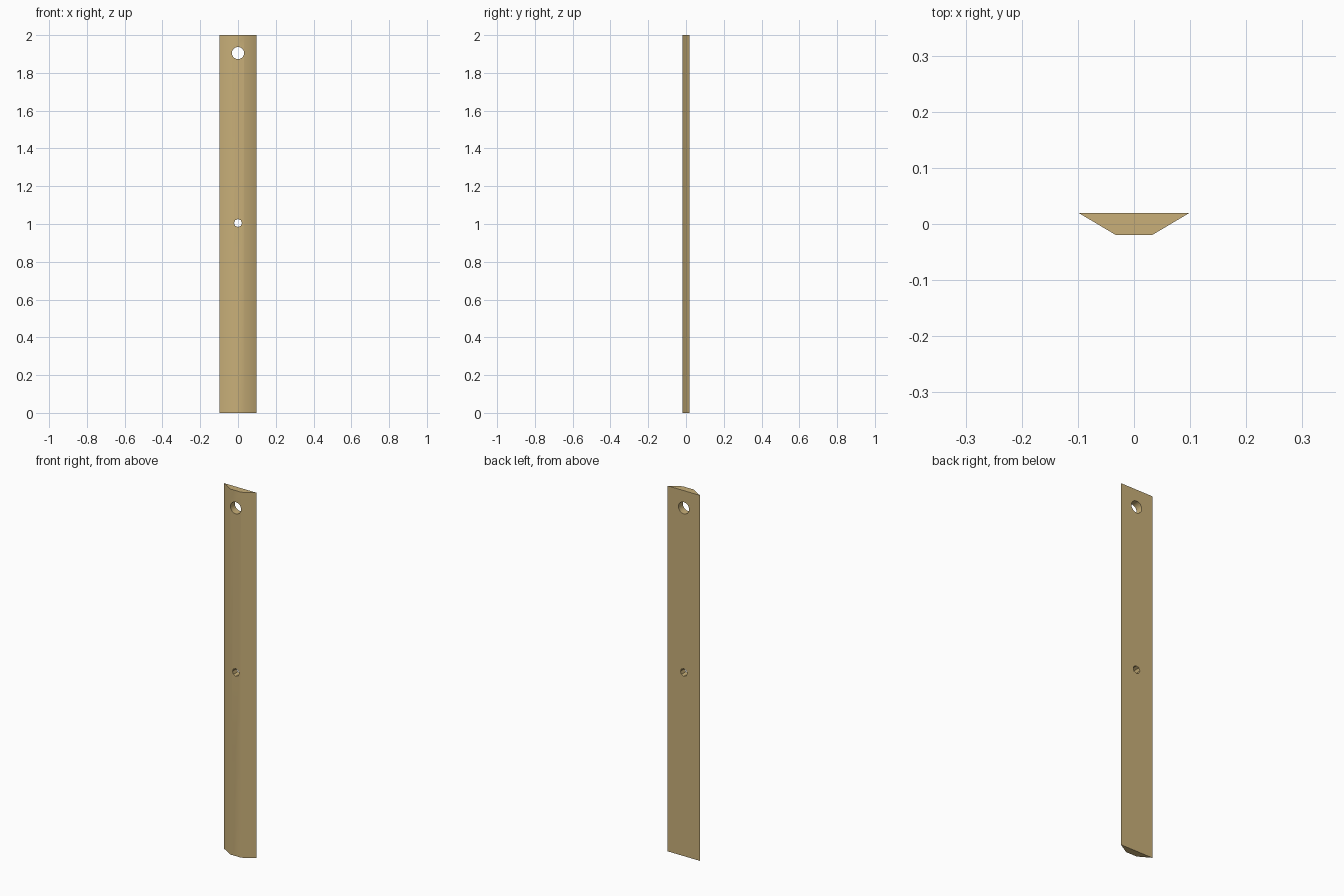
import bpy, bmesh, math

if "Cube" in bpy.data.objects:
    bpy.data.objects.remove(bpy.data.objects["Cube"])

# Plank: trapezoid cross-section extruded upward
profile = [(-0.098, 0.0193), (-0.033, -0.0193), (0.033, -0.0193), (0.098, 0.0193)]
bm = bmesh.new()
base = bm.faces.new([bm.verts.new((x, y, 0)) for x, y in profile])
ext = bmesh.ops.extrude_face_region(bm, geom=[base])
bmesh.ops.translate(bm, vec=(0, 0, 2),
                    verts=[v for v in ext["geom"] if isinstance(v, bmesh.types.BMVert)])
bmesh.ops.recalc_face_normals(bm, faces=bm.faces)
mesh = bpy.data.meshes.new("plank")
bm.to_mesh(mesh)
bm.free()
plank = bpy.data.objects.new("plank", mesh)
bpy.context.collection.objects.link(plank)

wood = bpy.data.materials.new("wood")
wood.diffuse_color = (0.58, 0.43, 0.19, 1)
wood.use_nodes = True
wood.node_tree.nodes["Principled BSDF"].inputs["Base Color"].default_value = wood.diffuse_color
mesh.materials.append(wood)


def drill(name, z, radius, sides):
    bpy.ops.mesh.primitive_cylinder_add(vertices=sides, radius=radius, depth=0.2,
                                        location=(0, 0, z), rotation=(math.pi / 2, 0, 0))
    cutter = bpy.context.object
    cutter.name = name
    cutter.data.materials.append(wood)
    mod = plank.modifiers.new(name, "BOOLEAN")
    mod.operation = "DIFFERENCE"
    mod.solver = "EXACT"
    mod.object = cutter
    bpy.ops.object.select_all(action="DESELECT")
    bpy.context.view_layer.objects.active = plank
    plank.select_set(True)
    bpy.ops.object.modifier_apply(modifier=name)
    bpy.data.objects.remove(cutter)


# Large hole near the top, small hole at the middle
drill("top_hole", 1.905, 0.0325, 16)
drill("middle_hole", 1.005, 0.021, 8)

# Soft front bevels, sharp outer edges
bpy.ops.object.shade_smooth_by_angle(angle=math.radians(35))
